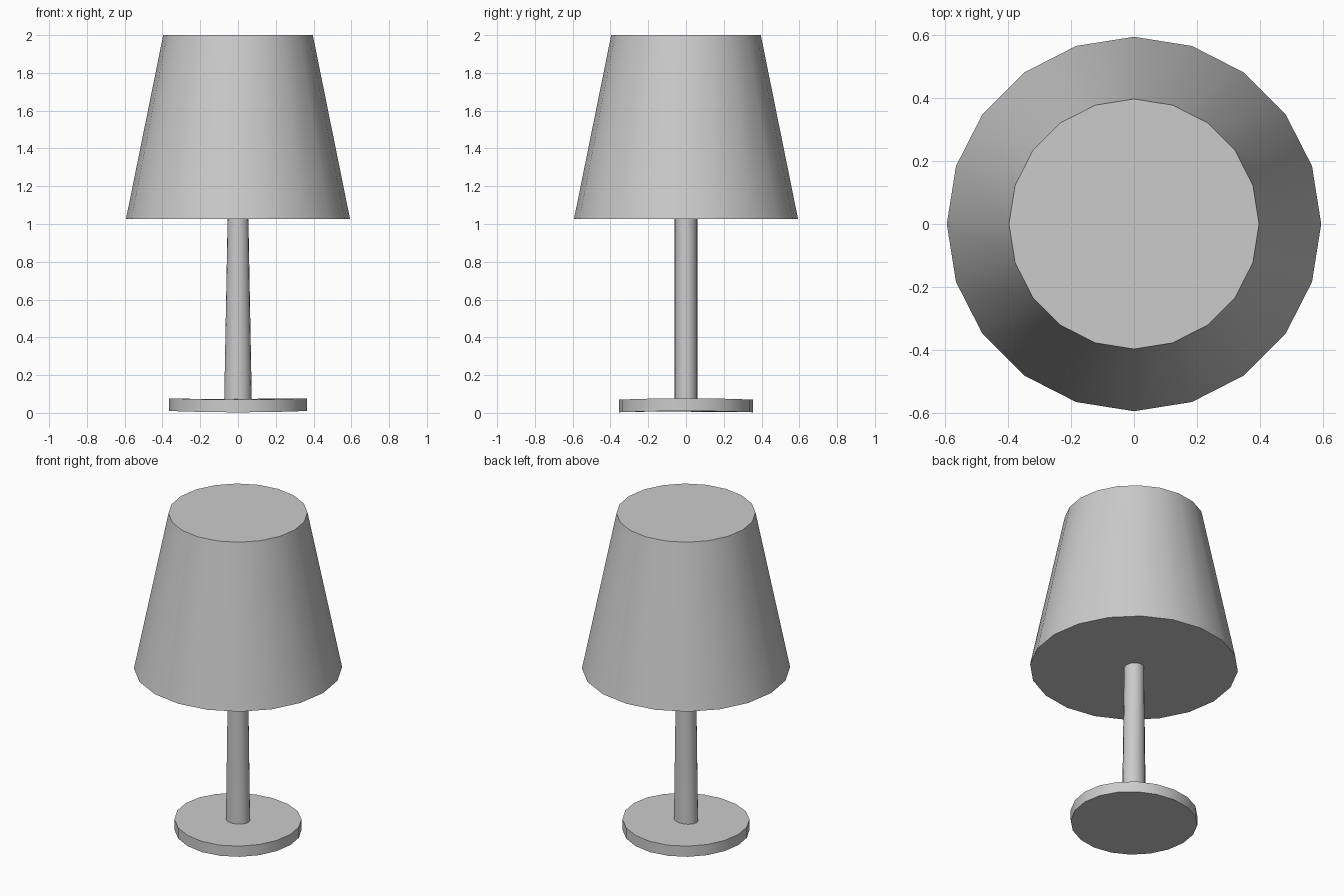
import bpy
import bmesh
import math

if "Cube" in bpy.data.objects:
    bpy.data.objects.remove(bpy.data.objects["Cube"])

SIDES = 20


def frustum(name, z0, z1, r0, r1, sag=0.0):
    """Closed tapered cylinder; r0 / r1 are (x, y) radii at bottom and top.
    sag lifts the left and right edges slightly (gently curved disc)."""
    bm = bmesh.new()
    rings = []
    for z, (rx, ry) in ((z0, r0), (z1, r1)):
        ring = []
        for i in range(SIDES):
            a = 2 * math.pi * i / SIDES
            x, y = rx * math.cos(a), ry * math.sin(a)
            ring.append(bm.verts.new((x, y, z + sag * x * x)))
        rings.append(ring)
    low, high = rings
    for i in range(SIDES):
        j = (i + 1) % SIDES
        bm.faces.new((low[i], low[j], high[j], high[i]))
    bm.faces.new(low[::-1])
    bm.faces.new(high)
    mesh = bpy.data.meshes.new(name)
    bm.to_mesh(mesh)
    bm.free()
    obj = bpy.data.objects.new(name, mesh)
    bpy.context.collection.objects.link(obj)

    # Smooth walls, sharp rims
    bpy.ops.object.select_all(action='DESELECT')
    obj.select_set(True)
    bpy.context.view_layer.objects.active = obj
    bpy.ops.object.shade_smooth_by_angle(angle=math.radians(35))
    return obj


# Foot disc, very slightly dished from side to side
frustum("base", 0.003, 0.07, (0.365, 0.355), (0.365, 0.355), sag=0.055)

# Stem, tapering only in width
frustum("stem", 0.065, 1.03, (0.073, 0.06), (0.055, 0.06))

# Closed conical shade
frustum("lamp_shade", 1.027, 2.0, (0.593, 0.593), (0.396, 0.396))
